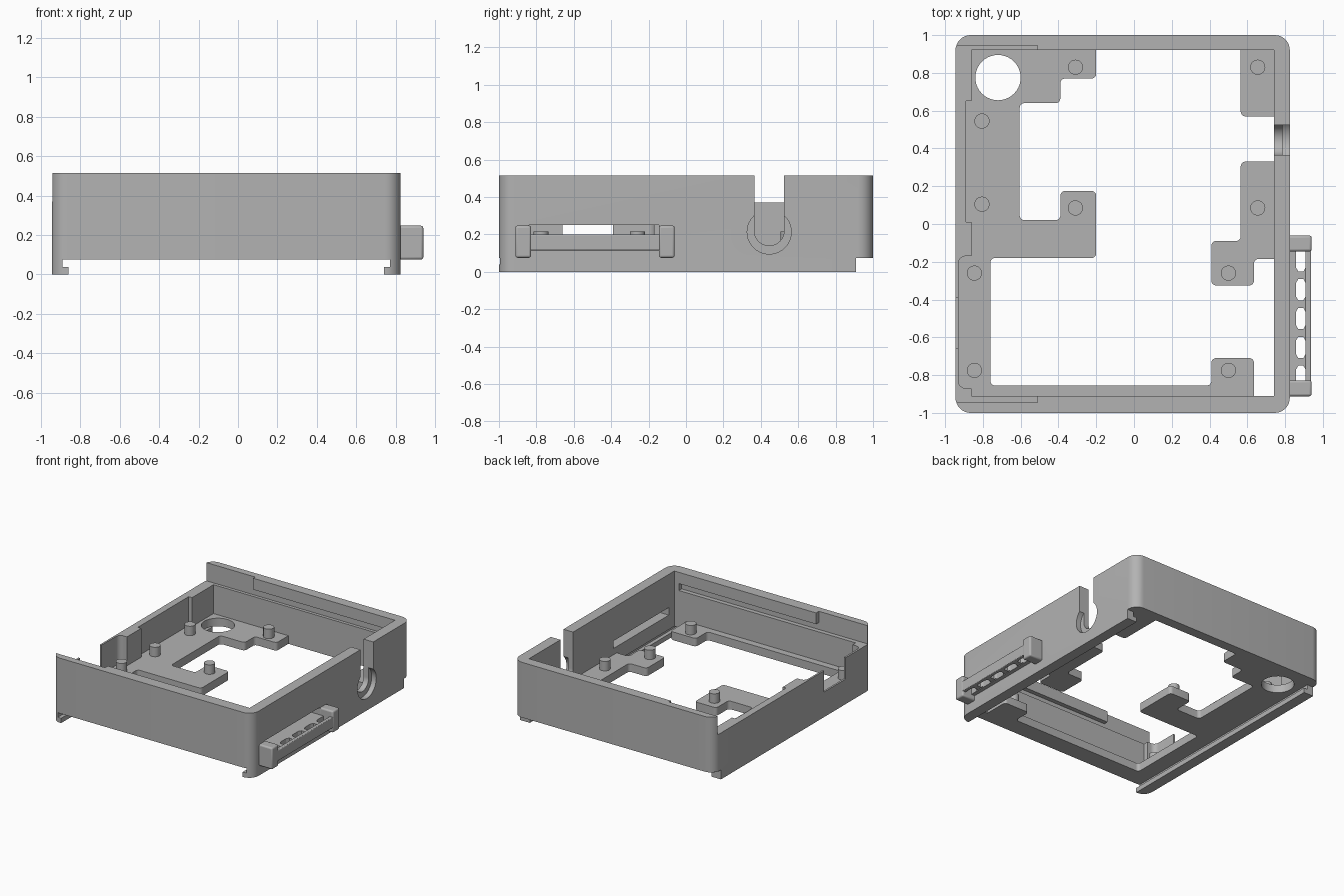
import bpy
import bmesh
import math
from mathutils import Vector

if "Cube" in bpy.data.objects:
    bpy.data.objects.remove(bpy.data.objects["Cube"])

grey = bpy.data.materials.new("light grey plastic")
grey.use_nodes = True
COLOUR = (0.45, 0.45, 0.45, 1)
grey.diffuse_color = COLOUR
grey.node_tree.nodes["Principled BSDF"].inputs["Base Color"].default_value = COLOUR


def prism(name, outline, low, high, along_x=False):
    """Extrude a 2D outline along z, or along x for an outline in (y, z)."""
    bm = bmesh.new()

    def ring(level):
        return [bm.verts.new((level, u, v) if along_x else (u, v, level)) for u, v in outline]
    bottom, top = ring(low), ring(high)
    bm.faces.new(bottom[::-1])
    bm.faces.new(top)
    count = len(outline)
    for i in range(count):
        j = (i + 1) % count
        bm.faces.new((bottom[i], bottom[j], top[j], top[i]))
    bmesh.ops.recalc_face_normals(bm, faces=bm.faces)
    mesh = bpy.data.meshes.new(name)
    bm.to_mesh(mesh)
    bm.free()
    obj = bpy.data.objects.new(name, mesh)
    bpy.context.collection.objects.link(obj)
    mesh.materials.append(grey)
    return obj


def rect(x0, x1, y0, y1):
    return [(x0, y0), (x1, y0), (x1, y1), (x0, y1)]


def circle(u, v, r, start=0.0, sweep=math.tau, steps=40):
    return [(u + r * math.cos(start + sweep * i / steps),
             v + r * math.sin(start + sweep * i / steps)) for i in range(steps)]


def rounded(points, radius, keep=lambda p: False, steps=8):
    """Round the square corners of an outline, except those kept sharp."""
    result = []
    for i, point in enumerate(points):
        p = Vector(point)
        if keep(point):
            result.append(point)
            continue
        a = (Vector(points[i - 1]) - p).normalized()
        b = (Vector(points[(i + 1) % len(points)]) - p).normalized()
        centre = p + (a + b) * radius
        for k in range(steps + 1):
            t = math.pi / 2 * k / steps
            result.append(tuple(centre - (b * math.cos(t) + a * math.sin(t)) * radius))
    return result


def activate(obj):
    bpy.ops.object.select_all(action="DESELECT")
    obj.select_set(True)
    bpy.context.view_layer.objects.active = obj


def cut(target, cutter):
    mod = target.modifiers.new("cut", "BOOLEAN")
    mod.operation = "DIFFERENCE"
    mod.solver = "EXACT"
    mod.object = cutter
    activate(target)
    bpy.ops.object.modifier_apply(modifier=mod.name)
    bpy.data.objects.remove(cutter)


def smooth(obj):
    activate(obj)
    bpy.ops.object.shade_smooth_by_angle(angle=math.radians(30))


def bevel(obj, width):
    mod = obj.modifiers.new("soft edges", "BEVEL")
    mod.width = width
    mod.segments = 3
    smooth(obj)


LEFT, RIGHT, TOP = -0.945, 0.825, 0.515
IN_L, IN_R, IN_F, IN_B = -0.86, 0.74, -0.91, 0.92
BASE, FLOOR, LEDGE = 0.075, 0.14, 0.37

# Case block with rounded upright corners
case = prism("case", rounded(rect(LEFT, RIGHT, -1, 1), 0.08), 0, TOP)

# Underside: stepped channel leaves two hooked rails, stopped short at the back
cut(case, prism("channel", rect(IN_L, IN_R, -2, 2), -1, 0.05))
cut(case, prism("channel_undercut", rect(-0.89, 0.77, -2, 2), 0.038, BASE))
cut(case, prism("rail_stop", rect(-2, 2, 0.91, 2), -1, BASE))

# Main cavity and shallow pockets in the left wall
cut(case, prism("cavity", rect(IN_L, IN_R, IN_F, IN_B), FLOOR, 1))
cut(case, prism("long_pocket", rect(-0.89, -0.8, 0.01, 0.65), FLOOR, 1))
cut(case, prism("port_pocket", rounded(rect(-0.93, -0.8, -0.87, -0.17), 0.04), FLOOR, 1))

# Large stepped opening in the floor
opening = [(-0.2, IN_B), (-0.2, 0.77), (-0.39, 0.77), (-0.39, 0.64), (-0.605, 0.64),
           (-0.605, 0.02), (-0.39, 0.02), (-0.39, 0.175), (-0.2, 0.175), (-0.2, -0.18),
           (-0.76, -0.18), (-0.76, -0.855), (0.41, -0.855), (0.41, -0.71), (0.635, -0.71),
           (0.635, IN_F), (IN_R, IN_F), (IN_R, -0.185), (0.635, -0.185), (0.635, -0.325),
           (0.41, -0.325), (0.41, -0.09), (0.565, -0.09), (0.565, 0.33), (IN_R, 0.33),
           (IN_R, 0.57), (0.565, 0.57), (0.565, IN_B)]
sharp = lambda p: p[0] == IN_R or p[1] in (IN_F, IN_B)
cut(case, prism("floor_opening", rounded(opening, 0.025, sharp), 0.02, 0.2))
cut(case, prism("round_opening", circle(-0.72, 0.775, 0.12), 0.02, 0.2))

# Lid entry over the lowered left wall, and lid grooves in front and back walls
cut(case, prism("lid_entry", rect(-2, -0.51, -0.945, 0.945), LEDGE, 1))
cut(case, prism("lid_groove", rect(-0.6, 0.7, -0.945, 0.945), LEDGE, 0.425))

# Port notch in the left wall
cut(case, prism("port_notch", rect(-2, -0.8, -0.66, -0.39), 0.2, 1))

# Cable slot with a round recess, and long slot, in the right wall
slot = circle(0.445, 0.22, 0.08, math.pi, math.pi) + [(0.525, 0.22), (0.525, 1), (0.365, 1)]
cut(case, prism("cable_slot", slot, 0.65, 1, True))
cut(case, prism("cable_recess", circle(0.445, 0.213, 0.118), 0.785, 1, True))
cut(case, prism("long_slot", rect(-0.84, -0.145, 0.19, 0.25), 0.65, 1, True))
smooth(case)

# Board posts
posts = [(-0.31, 0.83), (0.655, 0.83), (-0.805, 0.545), (-0.805, 0.105), (-0.31, 0.085),
         (0.655, 0.085), (0.5, -0.26), (0.5, -0.775), (-0.845, -0.26), (-0.845, -0.775)]
for number, (x, y) in enumerate(posts, 1):
    smooth(prism(f"board_post_{number}", circle(x, y, 0.04, steps=24), FLOOR - 0.01, 0.215))

# Side bracket: end blocks, outer bar, backing strip and waisted bridges
for name, y in (("front", -0.87), ("back", -0.103)):
    block = prism(f"bracket_{name}_block", rect(RIGHT - 0.01, 0.94, y - 0.042, y + 0.042), BASE, 0.247)
    bevel(block, 0.012)
bevel(prism("bracket_bar", rect(0.908, 0.937, -0.84, -0.13), 0.115, 0.2), 0.005)
prism("bracket_backing", rect(RIGHT - 0.01, 0.857, -0.84, -0.13), 0.115, 0.19)
for number in range(4):
    y = -0.73 + number * 0.153
    bridge = [(0.855, y - 0.045), (0.87, y - 0.02), (0.897, y - 0.02), (0.91, y - 0.045),
              (0.91, y + 0.045), (0.897, y + 0.02), (0.87, y + 0.02), (0.855, y + 0.045)]
    prism(f"bracket_bridge_{number + 1}", bridge, 0.12, 0.19)
